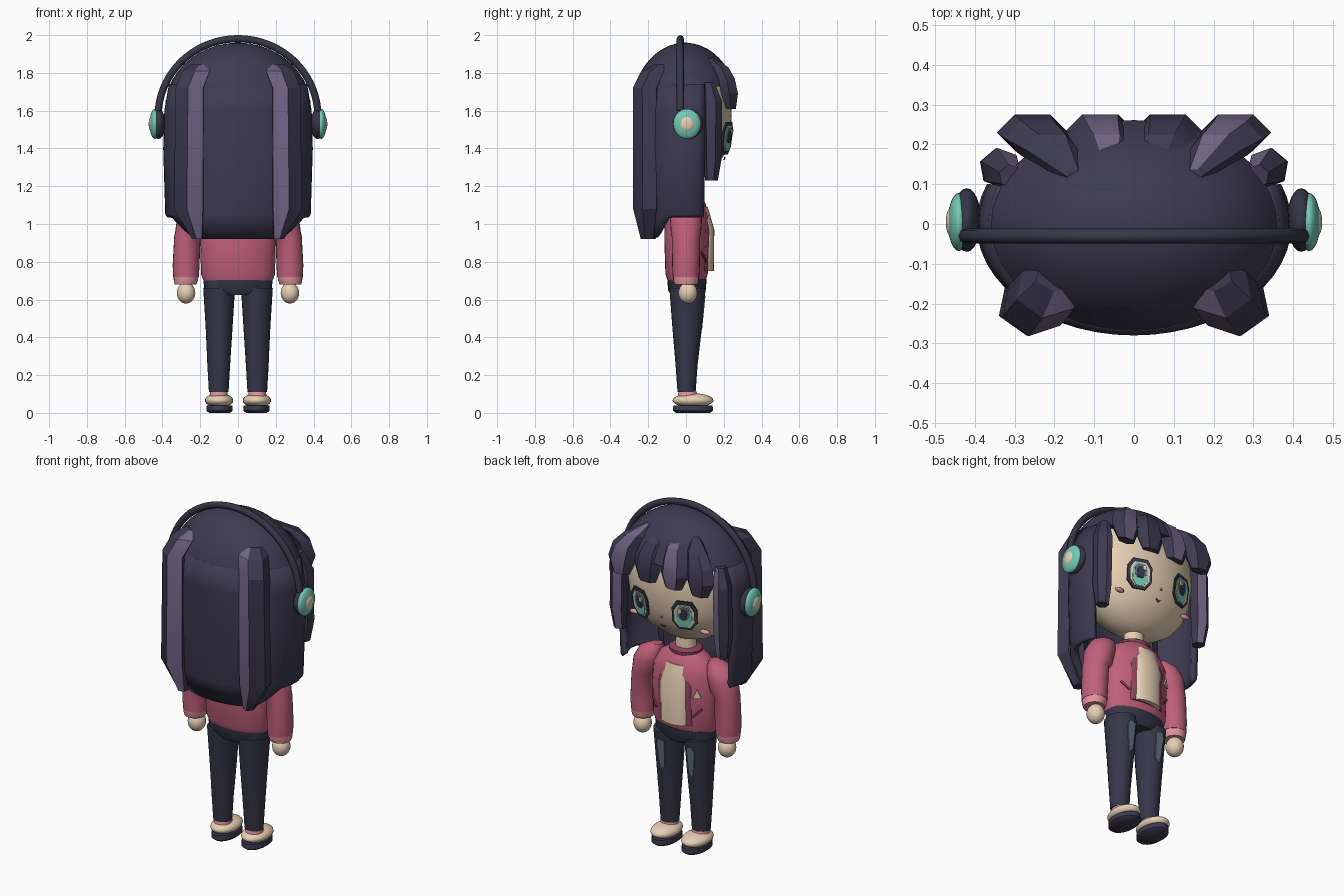
import bpy, bmesh, math
from mathutils import Matrix, Vector

if "Cube" in bpy.data.objects:
    bpy.data.objects.remove(bpy.data.objects["Cube"], do_unlink=True)


def material(name, rgb):
    lin = [(c / 255 / 12.92 if c < 11 else ((c / 255 + 0.055) / 1.055) ** 2.4) for c in rgb] + [1]
    m = bpy.data.materials.new(name)
    m.use_nodes = True
    m.diffuse_color = lin
    m.node_tree.nodes["Principled BSDF"].inputs["Base Color"].default_value = lin
    return m


HAIR = material("dark hair", (61, 58, 80))
STREAK = material("purple streak", (112, 99, 131))
PINK = material("jacket pink", (192, 96, 124))
ROSE = material("dark rose", (140, 66, 92))
BLUSH = material("light pink", (228, 150, 158))
SKIN = material("skin cream", (236, 212, 184))
TEAL = material("teal", (116, 200, 180))
NAVY = material("navy", (54, 54, 72))
SLATE = material("slate grey", (98, 114, 132))


def finish(name, bm, mats, angle=40):
    bmesh.ops.recalc_face_normals(bm, faces=bm.faces)
    mesh = bpy.data.meshes.new(name)
    bm.to_mesh(mesh)
    bm.free()
    for m in mats:
        mesh.materials.append(m)
    ob = bpy.data.objects.new(name, mesh)
    bpy.context.collection.objects.link(ob)
    bpy.ops.object.select_all(action='DESELECT')
    ob.select_set(True)
    bpy.context.view_layer.objects.active = ob
    bpy.ops.object.shade_smooth_by_angle(angle=math.radians(angle))
    return ob


def loft(name, rings, mat, n=24, phase=0, accent=None, side=1, angle=40):
    """Skin stacked ellipses (cx, cy, z, rx, ry); accent is a streaked side number."""
    bm = bmesh.new()
    rows = []
    for cx, cy, z, rx, ry in rings:
        turn = [math.radians(phase) + math.tau * k / n for k in range(n)]
        rows.append([bm.verts.new((side * (cx + rx * math.cos(a)), cy + ry * math.sin(a), z)) for a in turn])
    for lo, hi in zip(rows, rows[1:]):
        for k in range(n):
            f = bm.faces.new((lo[k], lo[(k + 1) % n], hi[(k + 1) % n], hi[k]))
            f.material_index = int(k == accent)
    bm.faces.new(rows[0])
    bm.faces.new(rows[-1])
    return finish(name, bm, [mat, STREAK] if accent is not None else [mat], angle)


def ball(name, loc, size, mat):
    bm = bmesh.new()
    bmesh.ops.create_uvsphere(bm, u_segments=24, v_segments=14, radius=1,
                              matrix=Matrix.Translation(loc) @ Matrix.Diagonal((*size, 1)))
    return finish(name, bm, [mat])


def plate(name, pts, loc, yaw, mat, side=1, lean=0, thick=0.008):
    """Thin outline plate facing +y, turned outward by yaw."""
    a = math.radians(yaw)
    u, nrm = Vector((math.cos(a), -math.sin(a), 0)), Vector((math.sin(a), math.cos(a), 0))
    up = Vector((0, 0, 1)) + nrm * lean
    bm = bmesh.new()
    layers = []
    for d in (0, -thick):
        co = [Vector(loc) + u * p + up * q + nrm * d for p, q in pts]
        layers.append([bm.verts.new((side * c.x, c.y, c.z)) for c in co])
    front, back = layers
    bm.faces.new(front)
    bm.faces.new(back)
    for k in range(len(pts)):
        j = (k + 1) % len(pts)
        bm.faces.new((front[k], front[j], back[j], back[k]))
    return finish(name, bm, [mat], 20)


def oct_shape(w, h, du=0, dv=0):
    return [(du + w * sx, dv + h * sy) for sx, sy in
            ((-1, -.5), (-.5, -1), (.5, -1), (1, -.5), (1, .5), (.6, 1), (-.6, 1), (-1, .5))]


# Head and neck
loft("head", [(0, 0, 1.22, .07, .05), (0, 0, 1.25, .16, .10), (0, 0, 1.30, .24, .16), (0, 0, 1.37, .295, .205),
              (0, 0, 1.46, .33, .234), (0, 0, 1.57, .345, .242), (0, 0, 1.70, .34, .235), (0, 0, 1.80, .29, .19)], SKIN, 32, angle=60)
loft("neck", [(0, 0, 1.10, .06, .055), (0, 0, 1.25, .055, .05)], SKIN)

# Hair cap
dome = [math.radians(21 + 67 * i / 9) for i in range(10)]
loft("hair_cap", [(0, -.005, 1.6 + .36 * math.sin(a), .39 * math.cos(a), .285 * math.cos(a)) for a in dome], HAIR, 40)

# Back hair curtain, longer behind than at the sides
bm = bmesh.new()
rows, steps = [], 32
for z, rx, ry in ((1.74, .366, .272), (1.6, .39, .28), (1.4, .396, .28), (1.05, .385, .268), (.92, .33, .235)):
    row = []
    for k in range(steps + 1):
        a = math.radians(21 - 222 * k / steps)
        x, y = rx * math.cos(a), ry * math.sin(a)
        if z < 1:
            t = min(1, max(0, (-y - .08) / .09))
            x, y = x * (1.13 - .13 * t), y * (1.1 - .1 * t)
            row.append(bm.verts.new((x, y, 1.035 - .115 * t)))
        else:
            row.append(bm.verts.new((x, y, z)))
    rows.append(row)
for a, b in zip(rows, rows[1:]):
    for k in range(steps):
        bm.faces.new((a[k], a[k + 1], b[k + 1], b[k]))
curtain = finish("back_hair", bm, [HAIR])
solid = curtain.modifiers.new("thickness", 'SOLIDIFY')
solid.thickness = .035
solid.offset = -1

# Fringe pieces
for name, x, root, streak, side in (("left_outer", .255, .15, 1, 1), ("left_inner", .085, .06, None, 1),
                                    ("right_outer", .255, .15, None, -1), ("right_inner", .085, .06, 1, -1)):
    loft(name + "_fringe", [(root, .12, 1.885, .02, .02), (x * .8, .185, 1.83, .065, .045),
                            (x * .95, .215, 1.77, .082, .05), (x, .23, 1.69, .09, .052),
                            (x, .238, 1.61, .055, .03)], HAIR, 6, 0, streak, side, 25)

# Mirrored parts
for label, s in (("left", 1), ("right", -1)):
    loft(label + "_back_lock", [(.19, -.13, 1.845, .06, .04), (.215, -.165, 1.81, .085, .072),
                                (.25, -.205, 1.72, .085, .078), (.255, -.205, 1.08, .09, .076),
                                (.215, -.20, .92, .03, .04)], HAIR, 6, -20, 4, s, 25)
    loft(label + "_front_lock", [(.31, .12, 1.75, .03, .03), (.335, .14, 1.65, .052, .052),
                                 (.34, .14, 1.35, .05, .05), (.335, .135, 1.23, .036, .034)], HAIR, 6, 20, 1, s, 25)
    # Headphone cup
    ball(label + "_ear_pad", (s * .42, .01, 1.53), (.035, .08, .08), NAVY)
    ball(label + "_ear_cup", (s * .44, .005, 1.53), (.028, .073, .08), TEAL)
    ball(label + "_ear_button", (s * .459, .005, 1.53), (.014, .037, .04), SKIN)
    # Eye, built up in thin layers
    eye = [("outline", oct_shape(.07, .086), NAVY), ("white", oct_shape(.055, .068, 0, -.004), SKIN),
           ("iris", oct_shape(.043, .064, 0, -.006), TEAL), ("iris_shade", oct_shape(.033, .038, 0, .014), SLATE),
           ("pupil", oct_shape(.02, .032, 0, .006), NAVY), ("glint", oct_shape(.01, .014, -.02, .032), SKIN)]
    for i, (part, pts, mat) in enumerate(eye):
        plate(f"{label}_eye_{part}", pts, (.145, .221 + .003 * i, 1.455), 19, mat, s, .13)
    ball(label + "_cheek", (s * .228, .152, 1.355), (.03, .014, .013), BLUSH)
    # Arm
    loft(label + "_sleeve", [(.275, 0, .72, .068, .07), (.275, 0, .78, .071, .073), (.268, 0, .93, .07, .075),
                             (.255, 0, .955, .078, .08), (.24, 0, 1.03, .083, .085), (.22, 0, 1.09, .07, .07),
                             (.19, 0, 1.125, .03, .03)], PINK, side=s)
    loft(label + "_cuff", [(.278, 0, .68, .057, .06), (.276, 0, .70, .064, .067), (.275, 0, .73, .066, .069)], BLUSH, side=s)
    ball(label + "_hand", (s * .275, .01, .635), (.049, .05, .056), SKIN)
    # Leg and shoe
    loft(label + "_leg", [(.102, .003, .11, .052, .048), (.102, .003, .25, .06, .058),
                          (.1, .006, .45, .071, .078), (.1, .008, .66, .084, .096)], NAVY, side=s)
    plate(label + "_leg_patch", [(-.02, -.08), (.004, -.1), (.016, -.03), (.026, .05), (.012, .08), (-.026, .07)],
          (.098, .095, .54), 0, SLATE, s, .1)
    loft(label + "_sock", [(.102, .01, .08, .05, .055), (.102, .008, .112, .046, .048)], BLUSH, side=s)
    ball(label + "_shoe", (s * .1, .037, .066), (.075, .108, .038), SKIN)
    loft(label + "_sole", [(.098, .037, 0, .055, .09), (.098, .037, .012, .07, .106),
                           (.098, .037, .04, .068, .104)], HAIR, side=s)
    # Jacket pocket slash
    plate(label + "_pocket", [(-.028, -.022), (-.02, -.03), (.028, .016), (.022, .026)], (.14, .097, .83), 31, ROSE, s)

# Headband
curve = bpy.data.curves.new("headband", 'CURVE')
curve.dimensions = '3D'
curve.bevel_depth = .019
curve.bevel_resolution = 2
curve.use_fill_caps = True
spline = curve.splines.new('POLY')
spline.points.add(40)
for i, p in enumerate(spline.points):
    a = math.radians(4 + 172 * i / 40)
    p.co = (.423 * math.cos(a), -.03, 1.57 + .411 * math.sin(a), 1)
curve.materials.append(NAVY)
bpy.context.collection.objects.link(bpy.data.objects.new("headband", curve))

# Nose and mouth
plate("nose", [(-.006, 0), (.006, 0), (0, .012)], (0, .229, 1.405), 0, BLUSH, 1, .2)
plate("mouth", [(-.018, .004), (0, -.01), (.018, .004), (0, 0)], (0, .209, 1.35), 0, ROSE, 1, .4)

# Jacket body, collar and shirt panel
loft("jacket", [(0, .003, .70, .183, .10), (0, .003, .735, .196, .112), (0, .005, .92, .20, .12),
                (0, .005, 1.04, .19, .118), (0, .003, 1.11, .15, .10), (0, 0, 1.15, .08, .07)], PINK, 32)
loft("collar", [(0, 0, 1.13, .092, .082), (0, 0, 1.155, .094, .084), (0, 0, 1.165, .08, .07)], ROSE)
loft("lapels", [(0, .095, .75, .108, .032), (0, .103, .97, .108, .032), (0, .075, 1.09, .095, .03)], ROSE)
loft("shirt_panel", [(0, .105, .75, .085, .042), (0, .112, .97, .085, .038), (0, .083, 1.09, .07, .032)], SKIN)
plate("chest_badge", [(-.024, -.022), (.024, -.022), (0, .03)], (.142, .1, .94), 31, SKIN, -1)

# Trouser waist
loft("waist", [(0, .005, .625, .11, .085), (0, .005, .65, .178, .1), (0, .005, .71, .184, .104)], NAVY, 32)
